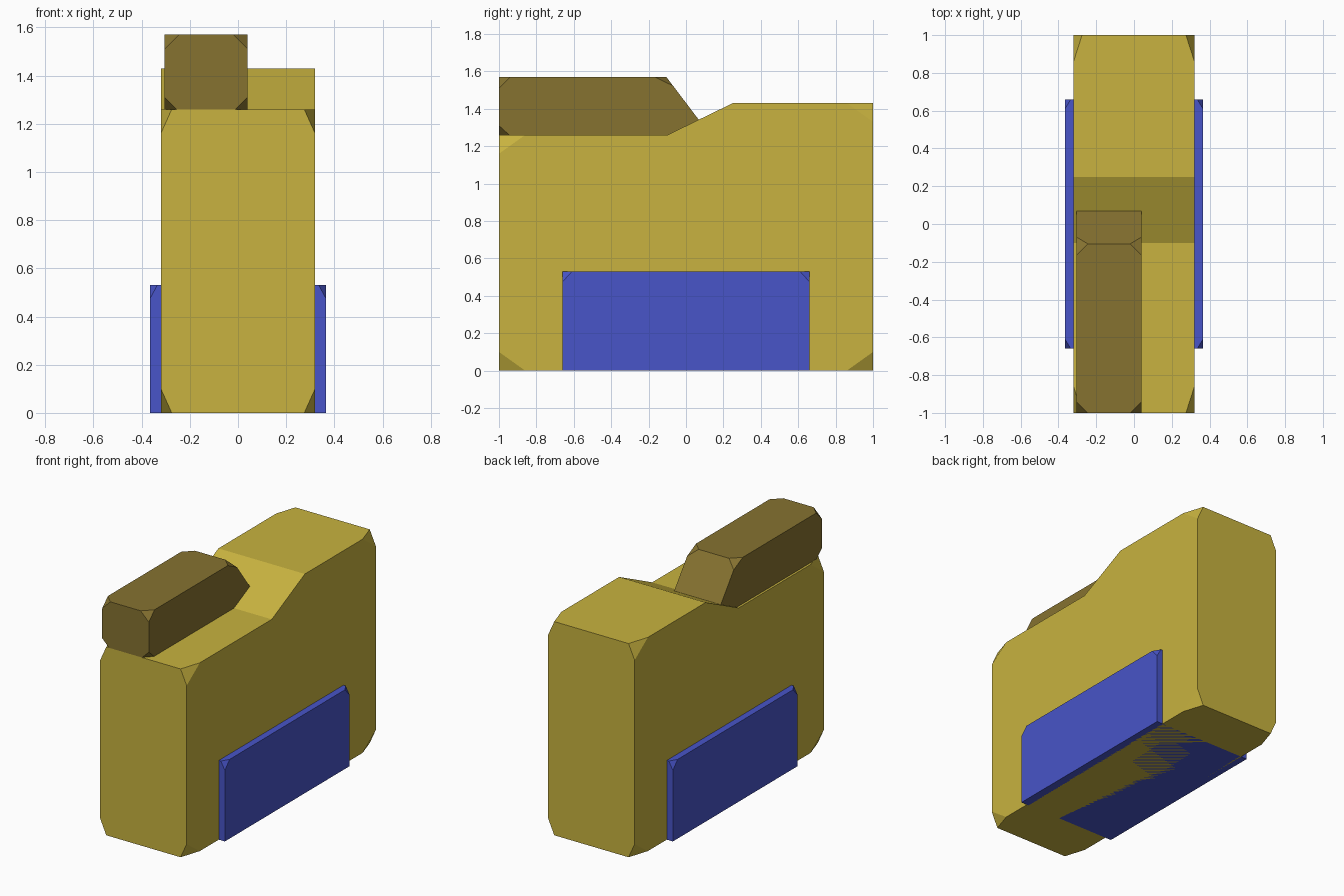
import bpy, bmesh
from mathutils import Vector

if "Cube" in bpy.data.objects:
    bpy.data.objects.remove(bpy.data.objects["Cube"])


def prism(name, x0, x1, profile, cuts, color):
    """Extrude a (y, z) profile along x, then slice off the listed corners.
    cuts: profile index -> (along x, along edge to previous, along edge to next)."""
    bm = bmesh.new()
    rings = [[bm.verts.new((x, y, z)) for y, z in profile] for x in (x0, x1)]
    n = len(profile)
    bm.faces.new(rings[0])
    bm.faces.new(rings[1][::-1])
    for i in range(n):
        j = (i + 1) % n
        bm.faces.new((rings[0][i], rings[1][i], rings[1][j], rings[0][j]))

    for i, (dx, dp, dn) in cuts.items():
        for x, inward in ((x0, 1), (x1, -1)):
            corner = Vector((x, *profile[i]))
            prev = Vector((x, *profile[i - 1])) - corner
            nxt = Vector((x, *profile[(i + 1) % n])) - corner
            a = corner + Vector((dx * inward, 0, 0))
            b = corner + prev.normalized() * dp
            c = corner + nxt.normalized() * dn
            normal = (b - a).cross(c - a).normalized()
            if normal.dot(corner - a) < 0:
                normal.negate()
            bmesh.ops.bisect_plane(bm, geom=bm.verts[:] + bm.edges[:] + bm.faces[:],
                                   plane_co=a, plane_no=normal, clear_outer=True)
            bmesh.ops.holes_fill(bm, edges=[e for e in bm.edges if e.is_boundary])
    bmesh.ops.recalc_face_normals(bm, faces=bm.faces)

    mesh = bpy.data.meshes.new(name)
    bm.to_mesh(mesh)
    bm.free()
    mat = bpy.data.materials.new(name + "_color")
    mat.diffuse_color = (*color, 1)
    mat.use_nodes = True
    mat.node_tree.nodes["Principled BSDF"].inputs["Base Color"].default_value = mat.diffuse_color
    mesh.materials.append(mat)
    obj = bpy.data.objects.new(name, mesh)
    bpy.context.collection.objects.link(obj)
    return obj


# Main body: stepped block with clipped outer corners
prism("body", -0.32, 0.32,
      [(-1, 0), (1, 0), (1, 1.43), (0.25, 1.43), (-0.1, 1.26), (-1, 1.26)],
      {0: (0.045, 0.10, 0.14), 1: (0.045, 0.14, 0.10),
       2: (0.045, 0.10, 0.14), 5: (0.045, 0.14, 0.10)},
      (0.58, 0.45, 0.05))

# Lower band passing through the body, clipped at its top corners
prism("lower_band", -0.365, 0.365,
      [(-0.66, 0), (0.66, 0), (0.66, 0.53), (-0.66, 0.53)],
      {2: (0.03, 0.055, 0.05), 3: (0.03, 0.05, 0.055)},
      (0.065, 0.09, 0.58))

# Off-centre top block with a slanted rear end sunk into the body's step
prism("top_block", -0.305, 0.04,
      [(-1, 1.26), (0.13, 1.26), (-0.105, 1.57), (-1, 1.57)],
      {0: (0.05, 0.05, 0.055), 2: (0.06, 0.06, 0.06), 3: (0.06, 0.06, 0.06)},
      (0.24, 0.17, 0.03))
